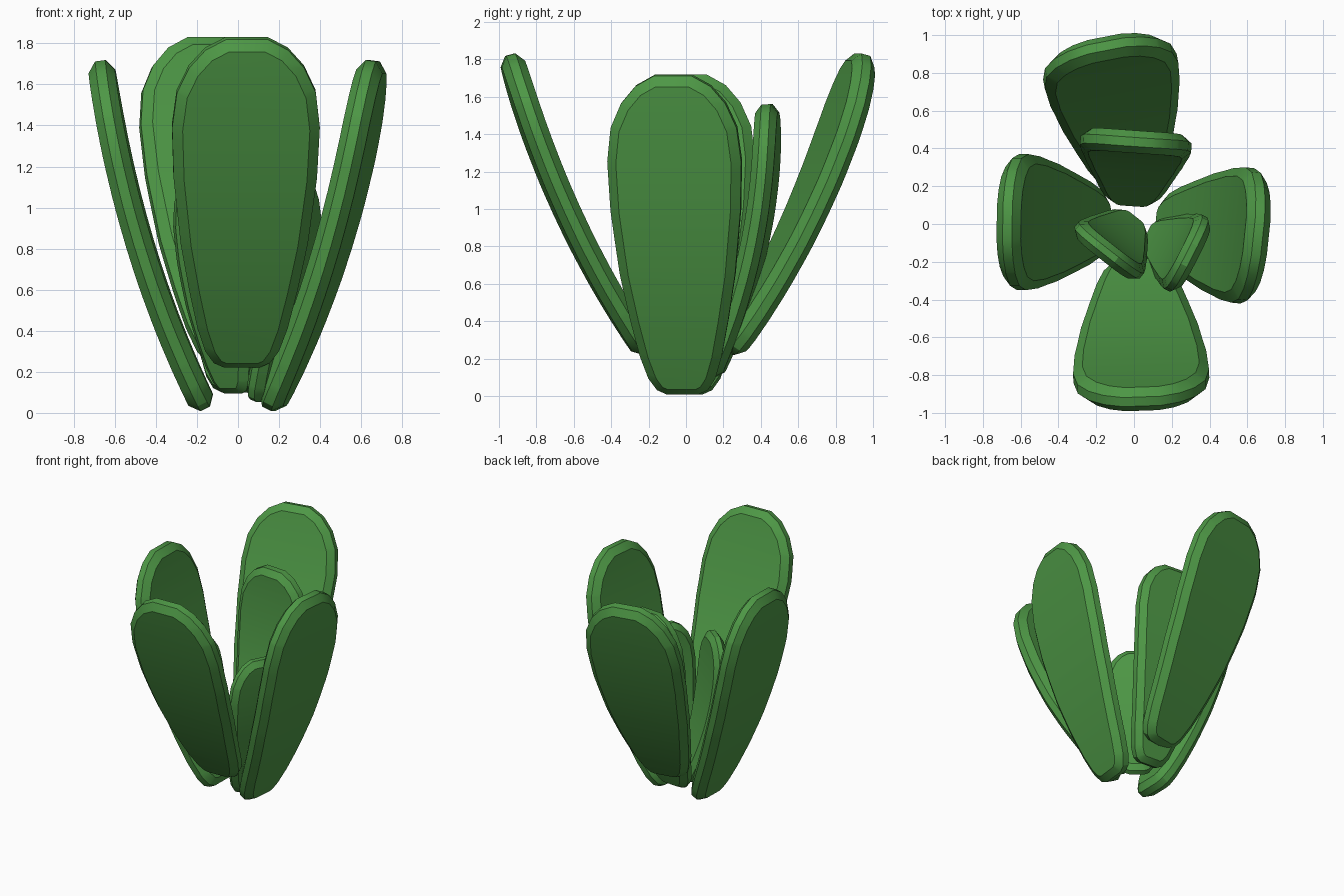
import bpy, bmesh
from math import sin, cos, radians
from mathutils import Vector

cube = bpy.data.objects.get("Cube")
if cube:
    bpy.data.objects.remove(cube, do_unlink=True)

green = bpy.data.materials.new("leaf green")
green.use_nodes = True
colour = (0.075, 0.31, 0.06, 1)
green.diffuse_color = colour
green.node_tree.nodes["Principled BSDF"].inputs["Base Color"].default_value = colour

# Half outline of a leaf: (fraction of length, fraction of half width)
OUTLINE = [(0, .24), (.015, .38), (.055, .5), (.13, .61), (.25, .73), (.4, .86),
           (.6, .97), (.75, 1), (.85, .94), (.92, .78), (.97, .56), (1, .28)]
SQUASH = 0.8  # makes the bevel shallower than it is wide
ROWS = 14


def leaf(name, offset, azimuth, base, control, tip, half_width, thickness, bevel):
    """Bevelled slab bent along a curve given as (outward, up) points."""
    base, control, tip = Vector(base), Vector(control), Vector(tip)

    def curve(t):
        return base * (1 - t) ** 2 + control * 2 * t * (1 - t) + tip * t * t

    steps = [curve(i / 40) for i in range(41)]
    length = sum((b - a).length for a, b in zip(steps, steps[1:]))

    # Flat slab
    bm = bmesh.new()
    right = [(w * half_width, t * length) for t, w in OUTLINE]
    loop = right + [(-u, v) for u, v in reversed(right)]
    depth = thickness / SQUASH
    bottom = bm.faces.new([bm.verts.new((u, v, -depth / 2)) for u, v in loop])
    top = bmesh.ops.extrude_face_region(bm, geom=[bottom])["geom"]
    for v in top:
        if isinstance(v, bmesh.types.BMVert):
            v.co.z = depth / 2
    if not any(f for f in bm.faces if all(v.co.z < 0 for v in f.verts)):
        bm.faces.new([v for v in bm.verts if v.co.z < 0])
    bmesh.ops.recalc_face_normals(bm, faces=bm.faces[:])

    # Chamfer both rims, then cut rows so the slab can bend
    rims = [e for e in bm.edges if e.verts[0].co.z * e.verts[1].co.z > 0]
    bmesh.ops.bevel(bm, geom=rims, offset=bevel, segments=1, affect='EDGES',
                    clamp_overlap=False)
    for i in range(1, ROWS):
        bmesh.ops.bisect_plane(bm, geom=bm.verts[:] + bm.edges[:] + bm.faces[:],
                               plane_co=(0, length * i / ROWS, 0), plane_no=(0, 1, 0))

    # Bend along the curve and turn to the azimuth
    a = radians(azimuth)
    out, side, up = Vector((cos(a), sin(a), 0)), Vector((-sin(a), cos(a), 0)), Vector((0, 0, 1))
    for v in bm.verts:
        u, t, h = v.co.x, v.co.y / length, v.co.z * SQUASH
        p = curve(t)
        d = ((control - base) * (1 - t) + (tip - control) * t).normalized()
        v.co = (Vector((*offset, 0)) + out * (p.x + d.y * h)
                + up * (p.y - d.x * h) + side * u)
    bmesh.ops.recalc_face_normals(bm, faces=bm.faces[:])

    mesh = bpy.data.meshes.new(name)
    bm.to_mesh(mesh)
    bm.free()
    mesh.materials.append(green)
    obj = bpy.data.objects.new(name, mesh)
    bpy.context.collection.objects.link(obj)
    bpy.ops.object.select_all(action='DESELECT')
    obj.select_set(True)
    bpy.context.view_layer.objects.active = obj
    bpy.ops.object.shade_smooth_by_angle(angle=radians(30))


# Tall front and back leaves
tall = dict(base=(.21, .235), control=(.7, .95), tip=(.94, 1.825),
            half_width=.36, thickness=.13, bevel=.05)
leaf("front_leaf", (.01, 0), -88, **tall)
leaf("back_leaf", (.03, .02), 101, **tall)

# Outer side leaves
outer = dict(base=(.15, .02), control=(.53, .78), tip=(.66, 1.715),
             half_width=.36, thickness=.13, bevel=.05)
leaf("left_leaf", (0, 0), -6, **outer)
leaf("right_leaf", (-.01, 0), 179, **outer)

# Inner leaves
leaf("inner_back_leaf", (-.02, 0), 86, (.13, .11), (.455, .8), (.435, 1.56), .295, .12, .045)
leaf("inner_left_leaf", (.07, -.05), -27, (.03, .06), (.23, .55), (.25, 1.16), .22, .1, .04)
leaf("inner_right_leaf", (0, .03), 232, (.02, .1), (.22, .6), (.23, 1.2), .22, .1, .04)
